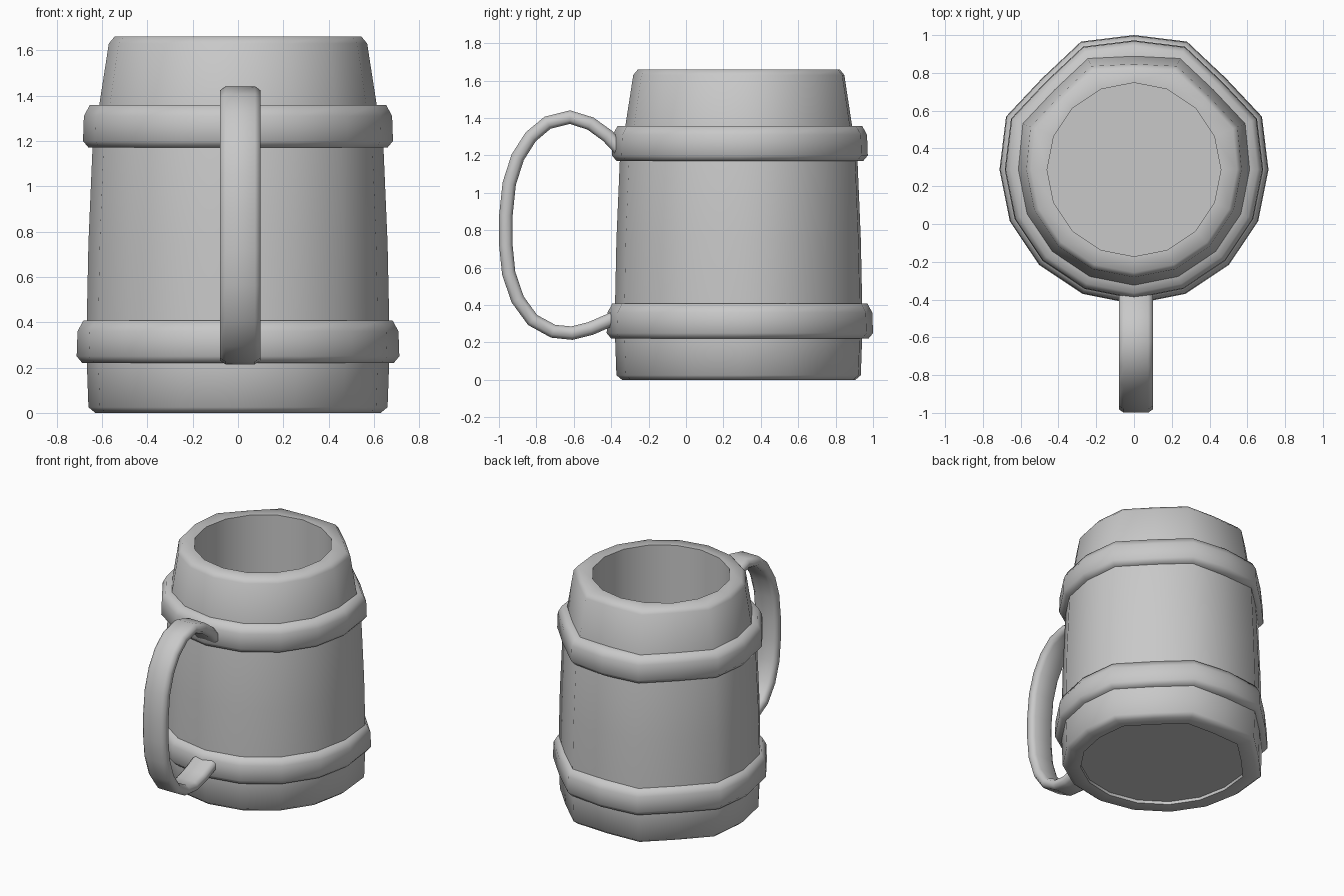
import bpy, bmesh, math
from mathutils import Vector

cube = bpy.data.objects.get("Cube")
if cube:
    bpy.data.objects.remove(cube)

SIDES = 16
CENTRE_Y = 0.288

grey = bpy.data.materials.new("plain grey")
grey.use_nodes = True
grey.diffuse_color = (0.58, 0.58, 0.58, 1)
grey.node_tree.nodes["Principled BSDF"].inputs["Base Color"].default_value = (0.58, 0.58, 0.58, 1)


def finish(bm, name, angle):
    bmesh.ops.recalc_face_normals(bm, faces=bm.faces)
    mesh = bpy.data.meshes.new(name)
    bm.to_mesh(mesh)
    bm.free()
    mesh.materials.append(grey)
    obj = bpy.data.objects.new(name, mesh)
    bpy.context.collection.objects.link(obj)
    bpy.ops.object.select_all(action="DESELECT")
    obj.select_set(True)
    bpy.context.view_layer.objects.active = obj
    bpy.ops.object.shade_smooth_by_angle(angle=math.radians(angle))


def hewn(i, corner, back):
    """Radius factor of the outer staves: broad, barely curved flats around the back."""
    if i in (2, 6):
        return corner * math.cos(math.pi / 8) + 0.012
    if i == 4:
        return back
    return corner if i in (1, 3, 5, 7) else 1.0


def bridge(bm, rings, closed):
    pairs = list(zip(rings, rings[1:]))
    if closed:
        pairs.append((rings[-1], rings[0]))
    for a, b in pairs:
        n = len(a)
        for i in range(n):
            j = (i + 1) % n
            bm.faces.new((a[i], a[j], b[j], b[i]))


def lathe(name, outer, corner, back, inner=(), closed=False):
    """Turn a profile; outer rings follow the staves, inner rings are round."""
    bm = bmesh.new()
    rings = []
    for profile, c, b in ((outer, corner, back), (inner, None, None)):
        for r, z in profile:
            ring = []
            for i in range(SIDES):
                a = math.tau * i / SIDES
                k = r * hewn(i, c, b) if c else r
                ring.append(bm.verts.new((k * math.cos(a), CENTRE_Y + k * math.sin(a), z)))
            rings.append(ring)
    bridge(bm, rings, closed)
    if not closed:
        bm.faces.new(rings[0])
        bm.faces.new(rings[-1])
    finish(bm, name, 65)


# Body: recessed base, tapering wall, flat rim and hollow inside
lathe("mug_body",
      [(0.54, 0.025), (0.54, 0.003), (0.63, 0), (0.66, 0.025), (0.667, 0.22),
       (0.667, 0.42), (0.66, 0.75), (0.642, 1.17), (0.612, 1.36), (0.57, 1.63), (0.545, 1.66)],
      1.04, 0.98, inner=[(0.46, 1.66), (0.46, 0.1)])

# Hoops around the body
for name, r, z in (("upper_hoop", 0.684, 1.17), ("lower_hoop", 0.712, 0.22)):
    lathe(name, [(r - 0.1, z), (r - 0.025, z), (r, z + 0.03), (r - 0.004, z + 0.14),
                 (r - 0.03, z + 0.188), (r - 0.1, z + 0.188)], 1.03, 1.0, closed=True)

# Handle: flat rounded strap swept along a loop in the middle plane
path = [Vector((0, y, z)) for y, z in (
    (-0.34, 1.22), (-0.42, 1.305), (-0.51, 1.37), (-0.62, 1.405), (-0.74, 1.375),
    (-0.83, 1.3), (-0.9, 1.19), (-0.945, 1.05), (-0.963, 0.88), (-0.963, 0.72),
    (-0.948, 0.57), (-0.9, 0.43), (-0.82, 0.32), (-0.71, 0.26), (-0.61, 0.25),
    (-0.51, 0.275), (-0.36, 0.34))]
section = [(sx * w, sy * t) for sx, sy, w, t in (
    (1, 1, 0.065, 0.036), (1, 1, 0.09, 0.018), (1, -1, 0.09, 0.018), (1, -1, 0.065, 0.036),
    (-1, -1, 0.065, 0.036), (-1, -1, 0.09, 0.018), (-1, 1, 0.09, 0.018), (-1, 1, 0.065, 0.036))]
bm = bmesh.new()
rings = []
for k, p in enumerate(path):
    d = (path[min(k + 1, len(path) - 1)] - path[max(k - 1, 0)]).normalized()
    side = Vector((0, -d.z, d.y))
    rings.append([bm.verts.new(p + Vector((0.01 + w, 0, 0)) + side * t) for w, t in section])
bridge(bm, rings, False)
bm.faces.new(rings[0])
bm.faces.new(rings[-1])
finish(bm, "handle", 60)
